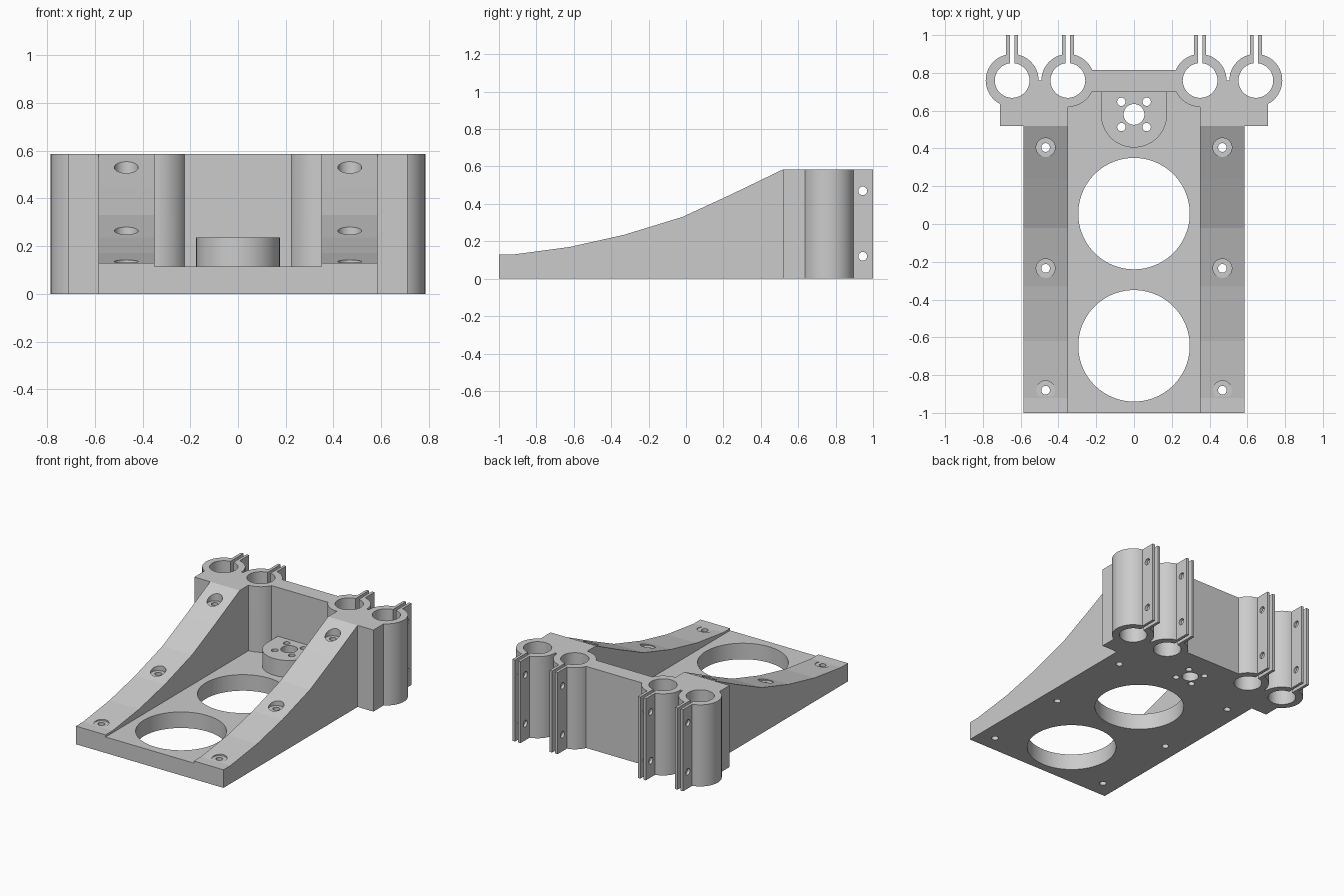
import bpy, bmesh
from math import cos, sin, pi, radians, asin

if "Cube" in bpy.data.objects:
    bpy.data.objects.remove(bpy.data.objects["Cube"])

HEIGHT, FLOOR = 0.585, 0.115
CLAMP_Y, CLAMP_R = 0.76, 0.14
CLAMPS = (-0.645, -0.35, 0.35, 0.645)

grey = bpy.data.materials.new("light grey")
grey.use_nodes = True
colour = (0.6, 0.6, 0.6, 1)
grey.diffuse_color = colour
grey.node_tree.nodes["Principled BSDF"].inputs["Base Color"].default_value = colour


def prism(name, points, lo, hi, axis="z"):
    """Extrude an outline: (x, y) along z, or (y, z) along x."""
    bm = bmesh.new()
    place = (lambda p: (p[0], p[1], lo)) if axis == "z" else (lambda p: (lo, p[0], p[1]))
    face = bm.faces.new([bm.verts.new(place(p)) for p in points])
    new = bmesh.ops.extrude_face_region(bm, geom=[face])["geom"]
    verts = [g for g in new if isinstance(g, bmesh.types.BMVert)]
    shift = (0, 0, hi - lo) if axis == "z" else (hi - lo, 0, 0)
    bmesh.ops.translate(bm, verts=verts, vec=shift)
    bmesh.ops.recalc_face_normals(bm, faces=bm.faces[:])
    mesh = bpy.data.meshes.new(name)
    bm.to_mesh(mesh)
    bm.free()
    mesh.materials.append(grey)
    obj = bpy.data.objects.new(name, mesh)
    bpy.context.collection.objects.link(obj)
    return obj


def arc(cx, cy, r, start=0.0, end=2 * pi, n=64):
    return [(cx + r * cos(start + (end - start) * i / n),
             cy + r * sin(start + (end - start) * i / n)) for i in range(n + 1)]


def disc(cx, cy, r, lo, hi, axis="z", n=64):
    return prism("round", arc(cx, cy, r, n=n)[:-1], lo, hi, axis)


def box(x0, x1, y0, y1, lo, hi):
    return prism("box", [(x0, y0), (x1, y0), (x1, y1), (x0, y1)], lo, hi)


def mirrored(half):
    return half + [(-x, y) for x, y in reversed(half)]


def combine(target, tool, operation):
    mod = target.modifiers.new("boolean", "BOOLEAN")
    mod.operation, mod.solver, mod.object = operation, "EXACT", tool
    bpy.context.view_layer.objects.active = target
    bpy.ops.object.modifier_apply(modifier=mod.name)
    bpy.data.objects.remove(tool)


# Curved ramp body across the full width
ramp = [(-1, 0.13), (-0.92, 0.13), (-0.62, 0.17), (-0.33, 0.235),
        (-0.02, 0.33), (0.24, 0.45), (0.52, HEIGHT)]
body = prism("mounting_bracket", [(-1, 0)] + ramp + [(0.6, 0.5), (0.6, 0)],
             -0.585, 0.585, "x")

# Rear block
rear = mirrored([(0.71, 0.52), (0.71, 0.636), (0.645, 0.7), (0.645, CLAMP_Y),
                 (0.35, CLAMP_Y), (0.35, 0.815)])
combine(body, prism("rear_block", rear, 0, HEIGHT), "UNION")

# Clamp sleeves and their tabs
for x in CLAMPS:
    combine(body, disc(x, CLAMP_Y, CLAMP_R, 0, HEIGHT), "UNION")
    combine(body, box(x - 0.032, x + 0.032, 0.87, 1, 0, HEIGHT), "UNION")

# Central pocket, its rear corners following the inner sleeves
corner = pi + asin(0.06 / CLAMP_R)
pocket = mirrored([(0.35, -1.1)] + arc(0.35, CLAMP_Y, CLAMP_R, 1.5 * pi, corner, 14))
combine(body, prism("pocket", pocket, FLOOR, 1), "DIFFERENCE")

# Rounded boss on the pocket floor
boss = arc(0, 0.58, 0.175, pi, 2 * pi, 32) + [(0.175, 0.73), (-0.175, 0.73)]
combine(body, prism("boss", boss, 0.05, 0.235), "UNION")

# Clamp bores, slots and cross bolt holes
for x in CLAMPS:
    combine(body, disc(x, CLAMP_Y, 0.092, -0.1, 1), "DIFFERENCE")
    combine(body, box(x - 0.012, x + 0.012, 0.8, 1.1, -0.1, 1), "DIFFERENCE")
for z in (0.12, 0.47):
    combine(body, disc(0.945, z, 0.023, -1, 1, "x", 32), "DIFFERENCE")

# Large floor openings
for y in (-0.645, 0.055):
    combine(body, disc(0, y, 0.295, -0.1, 0.5, n=96), "DIFFERENCE")

# Boss shaft hole and bolt holes
combine(body, disc(0, 0.58, 0.055, -0.1, 0.5), "DIFFERENCE")
for x in (-0.067, 0.067):
    for y in (0.513, 0.647):
        combine(body, disc(x, y, 0.022, -0.1, 0.5, n=32), "DIFFERENCE")

# Counterbored screw holes down both ramps
for x in (-0.468, 0.468):
    for y, seat in ((-0.88, 0.131), (-0.235, 0.244), (0.405, 0.5)):
        combine(body, disc(x, y, 0.05, seat, 1, n=48), "DIFFERENCE")
        combine(body, disc(x, y, 0.023, -0.1, 1, n=32), "DIFFERENCE")

# Smooth round walls, flat ramp facets
bpy.ops.object.select_all(action="DESELECT")
body.select_set(True)
bpy.context.view_layer.objects.active = body
bpy.ops.object.shade_smooth_by_angle(angle=radians(30))
for face in body.data.polygons:
    if abs(face.normal.z) > 0.05:
        face.use_smooth = False
